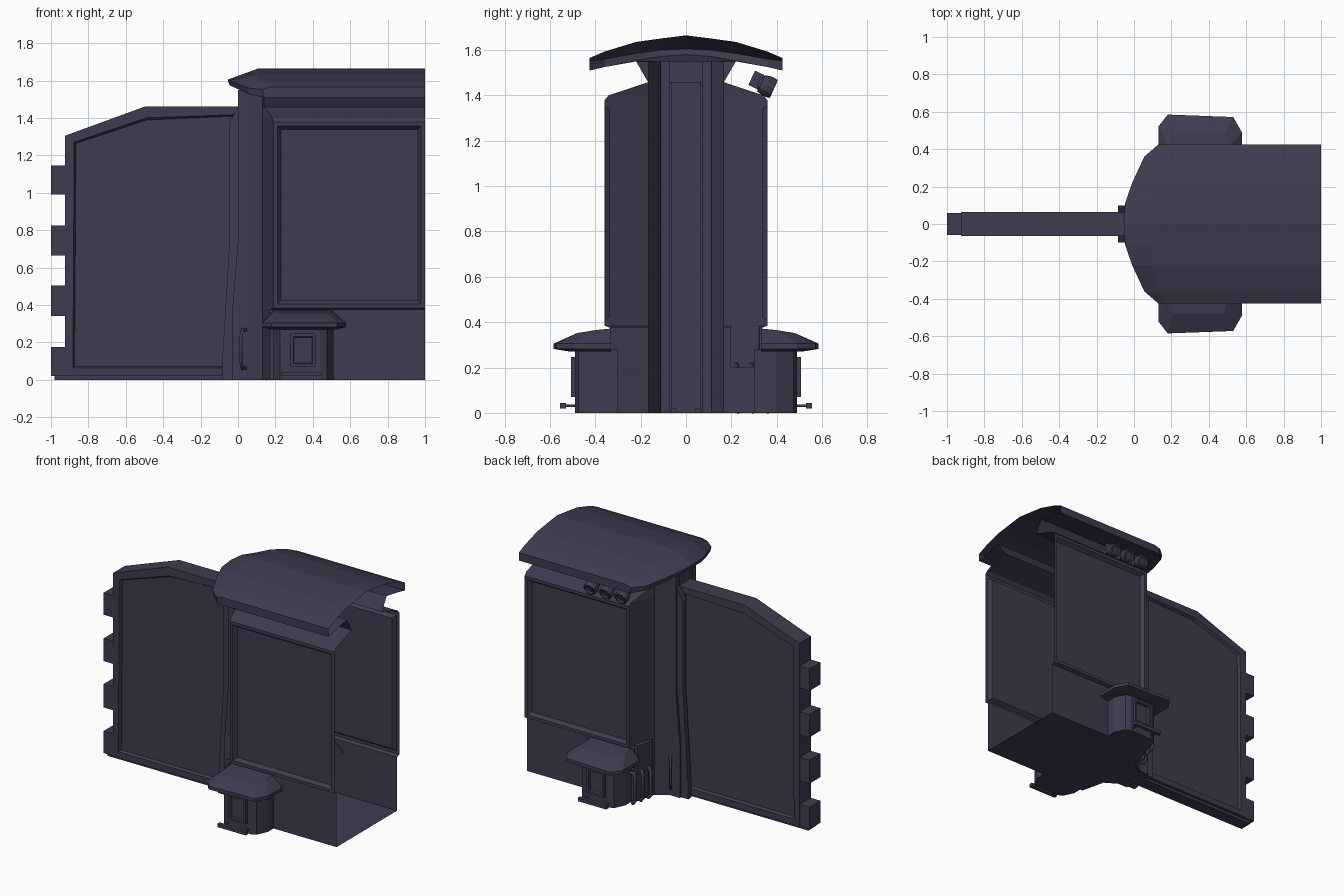
import bpy, bmesh
from math import radians, atan2
from mathutils import Vector, Matrix

if "Cube" in bpy.data.objects:
    bpy.data.objects.remove(bpy.data.objects["Cube"])

mat = bpy.data.materials.new("dark_slate")
mat.diffuse_color = (0.05, 0.044, 0.08, 1)
mat.use_nodes = True
mat.node_tree.nodes["Principled BSDF"].inputs["Base Color"].default_value = mat.diffuse_color


def finish(name, bm, smooth=False):
    bmesh.ops.remove_doubles(bm, verts=bm.verts, dist=1e-5)
    bmesh.ops.recalc_face_normals(bm, faces=bm.faces)
    me = bpy.data.meshes.new(name)
    bm.to_mesh(me)
    bm.free()
    ob = bpy.data.objects.new(name, me)
    bpy.context.collection.objects.link(ob)
    me.materials.append(mat)
    for p in me.polygons:
        p.use_smooth = smooth
    return ob


def loft(rings, closed=True, caps=(True, True)):
    """Join equal-length rings of 3D points with quads."""
    bm = bmesh.new()
    vs = [[bm.verts.new(p) for p in r] for r in rings]
    n = len(rings[0])
    for a, b in zip(vs, vs[1:]):
        for i in range(n if closed else n - 1):
            j = (i + 1) % n
            bm.faces.new((a[i], a[j], b[j], b[i]))
    for k, ring in zip(caps, (vs[0], vs[-1])):
        if k:
            bm.faces.new(ring)
    return bm


def prism(pts, y0, y1):
    return loft([[(x, y, z) for x, z in pts] for y in (y0, y1)])


def box(name, c, size, rot=None):
    bm = bmesh.new()
    m = Matrix.Translation(c) @ (rot or Matrix()) @ Matrix.Diagonal((*size, 1))
    bmesh.ops.create_cube(bm, size=1, matrix=m)
    return finish(name, bm)


def recess(bm, faces, steps, scale):
    """Two-step inset, then push the centre of each face towards y = 0."""
    for t in steps:
        bmesh.ops.inset_individual(bm, faces=faces, thickness=t, depth=0)
    for v in {v for f in faces for v in f.verts}:
        v.co.y *= scale


def tube(name, pts, r):
    cu = bpy.data.curves.new(name, 'CURVE')
    cu.dimensions = '3D'
    cu.bevel_depth, cu.bevel_resolution, cu.use_fill_caps = r, 1, True
    sp = cu.splines.new('POLY')
    sp.points.add(len(pts) - 1)
    for q, p in zip(sp.points, pts):
        q.co = (*p, 1)
    ob = bpy.data.objects.new(name, cu)
    bpy.context.collection.objects.link(ob)
    cu.materials.append(mat)


# Wall shell, open at x = 1: (height, half width, corner x)
layers = [(0, .335, .17), (.375, .335, .17), (.385, .36, .19), (1.378, .36, .19),
          (1.40, .342, .185), (1.458, .167, .14), (1.55, .22, .14)]
rings = []
for z, w, xc in layers:
    half = [(1, w, z), (xc, w, z), (.13, .165, z), (.01, .09, z)]
    rings.append(half + [(x, -y, z) for x, y, z in reversed(half)])
bm = loft(rings, closed=False, caps=(True, False))
bm.normal_update()
sides = [f for f in bm.faces if all(abs(abs(v.co.y) - .36) < 1e-4 for v in f.verts)
         and f.calc_area() > .5]
recess(bm, sides, (.03, .025), .335 / .36)
finish("wall_shell", bm)

# Arched roof with rounded nose: (y, nose x, top x, top z, rim z, rim bottom z)
half = [(0, -.055, .11, 1.665, 1.605, 1.58), (.11, -.048, .11, 1.651, 1.60, 1.572),
        (.22, -.01, .10, 1.636, 1.585, 1.555), (.36, .055, .13, 1.593, 1.56, 1.525),
        (.425, .13, .17, 1.565, 1.553, 1.51)]
stations = [(-s[0], *s[1:]) for s in reversed(half[1:])] + half
bm = bmesh.new()
rows = []
for y, xf, xt, zt, zr, zb in stations:
    zu, xm = min(zb, 1.55), max(.14, xf + .04)
    rows.append([bm.verts.new(p) for p in (
        (1, y, zt), (xt, y, zt), (xf, y, zr), (xf + .008, y, zb), (xm, y, zu), (1, y, zu))])
for (sa, a), (sb, b) in zip(zip(stations, rows), zip(stations[1:], rows[1:])):
    inner = max(abs(sa[0]), abs(sb[0])) <= .22
    for i in range(4 if inner else 5):
        bm.faces.new((a[i], a[i + 1], b[i + 1], b[i]))
for r in (rows[0], rows[-1]):
    bm.faces.new(r)
finish("roof", bm)

# Gate leaf with recessed panels, hinge teeth and bottom lip
bm = prism([(-.925, .02), (.02, .02), (.02, 1.46), (-.5, 1.46), (-.925, 1.305)], -.065, .065)
bm.normal_update()
faces = [f for f in bm.faces if abs(f.normal.y) > .9]
recess(bm, faces, (.06, .012), .7)
finish("gate_leaf", bm)
for z0, z1 in ((.02, .175), (.34, .505), (.665, .825), (.99, 1.145)):
    box("gate_tooth", (-.955, 0, (z0 + z1) / 2), (.09, .12, z1 - z0))
box("gate_lip", (-.48, 0, .011), (1.0, .09, .022))

for s in (1, -1):
    # Flared post plate beside the gate
    finish("post_plate", prism(
        [(-.085, 0), (-.085, .09), (-.045, .75), (-.045, 1.38), (0, 1.458), (.03, 1.458),
         (.03, .0)], s * .062, s * .098))
    finish("post_rib", prism(
        [(-.03, 0), (-.03, .38), (.0, .75), (.0, 1.55), (.06, 1.55), (.06, 0)],
        s * .07, s * .112))
    # Door handle
    tube("handle", [(.05, s * .10, .265), (.025, s * .135, .27), (.015, s * .15, .23),
                    (.015, s * .15, .10), (.025, s * .135, .06), (.05, s * .10, .065)], .009)
    # Side box with chamfered corners
    plan = [(.19, .3), (.19, .40), (.225, .475), (.26, .49), (.44, .49), (.475, .475),
            (.51, .40), (.51, .3)]
    finish("side_box", loft([[(x, s * y, z) for x, y in plan] for z in (0, .28)]))
    # Hood over the side box
    low = [(.17, .33), (.17, .46), (.22, .51), (.48, .51), (.53, .46), (.53, .33)]
    rim = [(.13, .33), (.13, .52), (.18, .585), (.53, .572), (.577, .49), (.577, .33)]
    top = [(.19, .33, .372), (.19, .40, .365), (.21, .48, .352), (.48, .48, .352),
           (.50, .40, .365), (.50, .33, .372)]
    finish("side_hood", loft([[(x, s * y, .27) for x, y in low],
                              [(x, s * y, .282) for x, y in rim],
                              [(x, s * y, .305) for x, y in rim],
                              [(x, s * y, z) for x, y, z in top]]))
    # Framed hatch on the side box
    bm = prism([(.28, .07), (.415, .07), (.415, .247), (.28, .247)], s * .48, s * .508)
    bm.normal_update()
    recess(bm, [f for f in bm.faces if f.normal.y * s > .9 or
                (abs(f.normal.y) > .9 and abs(f.calc_center_median().y) > .5)],
           (.022, .006), .495 / .508)
    finish("hatch_frame", bm)
    # Foot rail
    box("foot_rail", (.34, s * .543, .031), (.22, .026, .024))
    for x in (.26, .42):
        box("rail_arm", (x, s * .51, .031), (.015, .06, .012))

# Pipes and cover plate on the angled front wall, back side only
slant = Matrix.Rotation(atan2(.17, .04), 4, 'Z')
box("pipe_cover", (.145, .262, .30), (.13, .03, .2), slant)
for y in (.22, .285, .35):
    x = .13 + (y - .165) * .235 - .03
    tube("pipe", [(x + .04, y, .21), (x + .01, y + .01, .22), (x, y + .012, .19),
                  (x, y + .012, .03), (x + .02, y + .01, .005)], .013)

# Three spotlights under the roof edge, back side only
tilt = Matrix.Rotation(radians(-25), 4, 'X')
for x in (.24, .36, .48):
    box("lamp_bracket", (x, .31, 1.468), (.035, .045, .07), tilt)
    tube("lamp_arm", [(x, .30, 1.47), (x, .36, 1.45)], .010)
    prof = [(.018, -.045), (.04, -.03), (.047, 0), (.044, .028), (.034, .03), (.028, .018)]
    bm = bmesh.new()
    vs = [bm.verts.new((r, 0, h)) for r, h in prof]
    edges = [bm.edges.new(e) for e in zip(vs, vs[1:])]
    bmesh.ops.spin(bm, geom=vs + edges, cent=(0, 0, 0), axis=(0, 0, 1),
                   angle=radians(360), steps=12)
    bmesh.ops.remove_doubles(bm, verts=bm.verts, dist=1e-4)
    bmesh.ops.holes_fill(bm, edges=[e for e in bm.edges if e.is_boundary], sides=0)
    aim = Vector((0, 1, -.45)).to_track_quat('Z', 'Y').to_matrix().to_4x4()
    bmesh.ops.transform(bm, verts=bm.verts, matrix=Matrix.Translation((x, .36, 1.44)) @ aim)
    finish("spotlight", bm)
